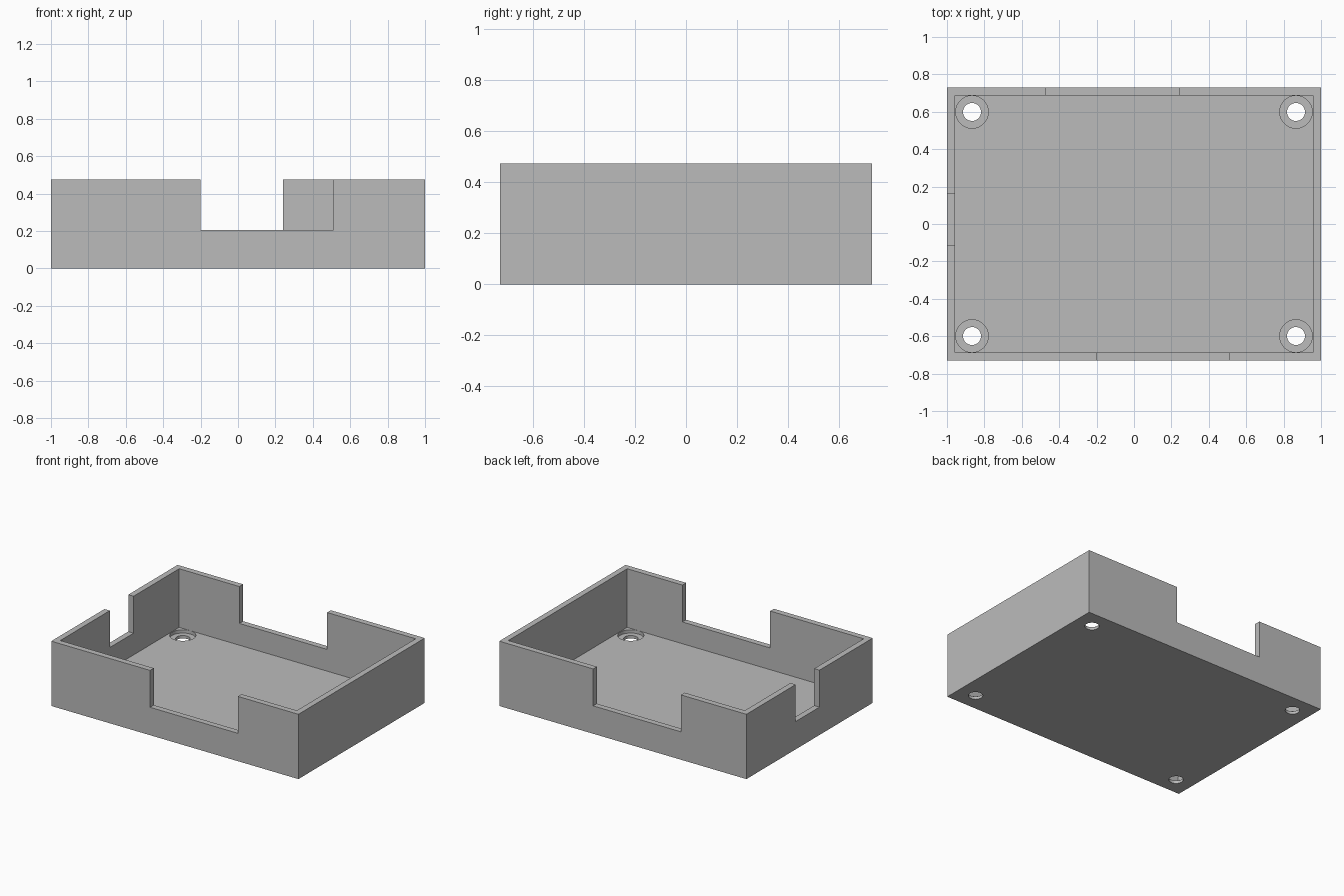
import bpy
import math

cube = bpy.data.objects.get("Cube")
if cube:
    bpy.data.objects.remove(cube, do_unlink=True)

# Overall dimensions
HALF_X, HALF_Y, HEIGHT = 1.0, 0.73, 0.474
WALL, FLOOR, LEDGE = 0.043, 0.045, 0.021
NOTCH_Z = 0.204
TOP = HEIGHT + 0.1

grey = bpy.data.materials.new("light_grey")
grey.use_nodes = True
colour = (0.5, 0.5, 0.5, 1.0)
grey.diffuse_color = colour
grey.node_tree.nodes["Principled BSDF"].inputs["Base Color"].default_value = colour


def box(name, low, high):
    """Box between two opposite corners."""
    centre = [(a + b) / 2 for a, b in zip(low, high)]
    bpy.ops.mesh.primitive_cube_add(size=1, location=centre)
    obj = bpy.context.object
    obj.name = name
    obj.scale = [b - a for a, b in zip(low, high)]
    bpy.ops.object.transform_apply(location=True, rotation=False, scale=True)
    return obj


def cylinder(name, x, y, radius, low, high):
    """Upright cylinder between two heights."""
    bpy.ops.mesh.primitive_cylinder_add(
        vertices=48, radius=radius, depth=high - low,
        location=(x, y, (low + high) / 2))
    bpy.context.object.name = name
    return bpy.context.object


def cut(target, cutter):
    """Subtract the cutter and remove it."""
    cutter.hide_render = True
    bpy.ops.object.select_all(action='DESELECT')
    bpy.context.view_layer.objects.active = target
    target.select_set(True)
    mod = target.modifiers.new("cut", 'BOOLEAN')
    mod.operation = 'DIFFERENCE'
    mod.solver = 'EXACT'
    mod.object = cutter
    bpy.ops.object.modifier_apply(modifier=mod.name)
    bpy.data.objects.remove(cutter, do_unlink=True)


# Tray body with hollow interior
tray = box("enclosure_tray", (-HALF_X, -HALF_Y, 0), (HALF_X, HALF_Y, HEIGHT))
tray.data.materials.append(grey)
ix, iy = HALF_X - WALL, HALF_Y - WALL
cut(tray, box("cavity", (-ix, -iy, FLOOR), (ix, iy, TOP)))

# Wall notches: front, back and right side
out, into = 0.1, 0.1
cut(tray, box("front_notch", (-0.2, -HALF_Y - out, NOTCH_Z),
              (0.51, -HALF_Y + into, TOP)))
cut(tray, box("back_notch", (-0.47, HALF_Y - into, NOTCH_Z),
              (0.24, HALF_Y + out, TOP)))
cut(tray, box("side_notch", (-HALF_X - out, -0.115, NOTCH_Z),
              (-HALF_X + into, 0.16, TOP)))

# Counterbored screw holes in the four floor corners
for sx in (-1, 1):
    for sy in (-1, 1):
        x, y = sx * 0.866, sy * 0.599
        cut(tray, cylinder("counterbore", x, y, 0.087, LEDGE, FLOOR + 0.1))
        cut(tray, cylinder("screw_hole", x, y, 0.048, -0.1, FLOOR + 0.1))

# Smooth the hole walls, keep every edge sharp
bpy.ops.object.select_all(action='DESELECT')
tray.select_set(True)
bpy.context.view_layer.objects.active = tray
bpy.ops.object.shade_smooth_by_angle(angle=math.radians(30))
